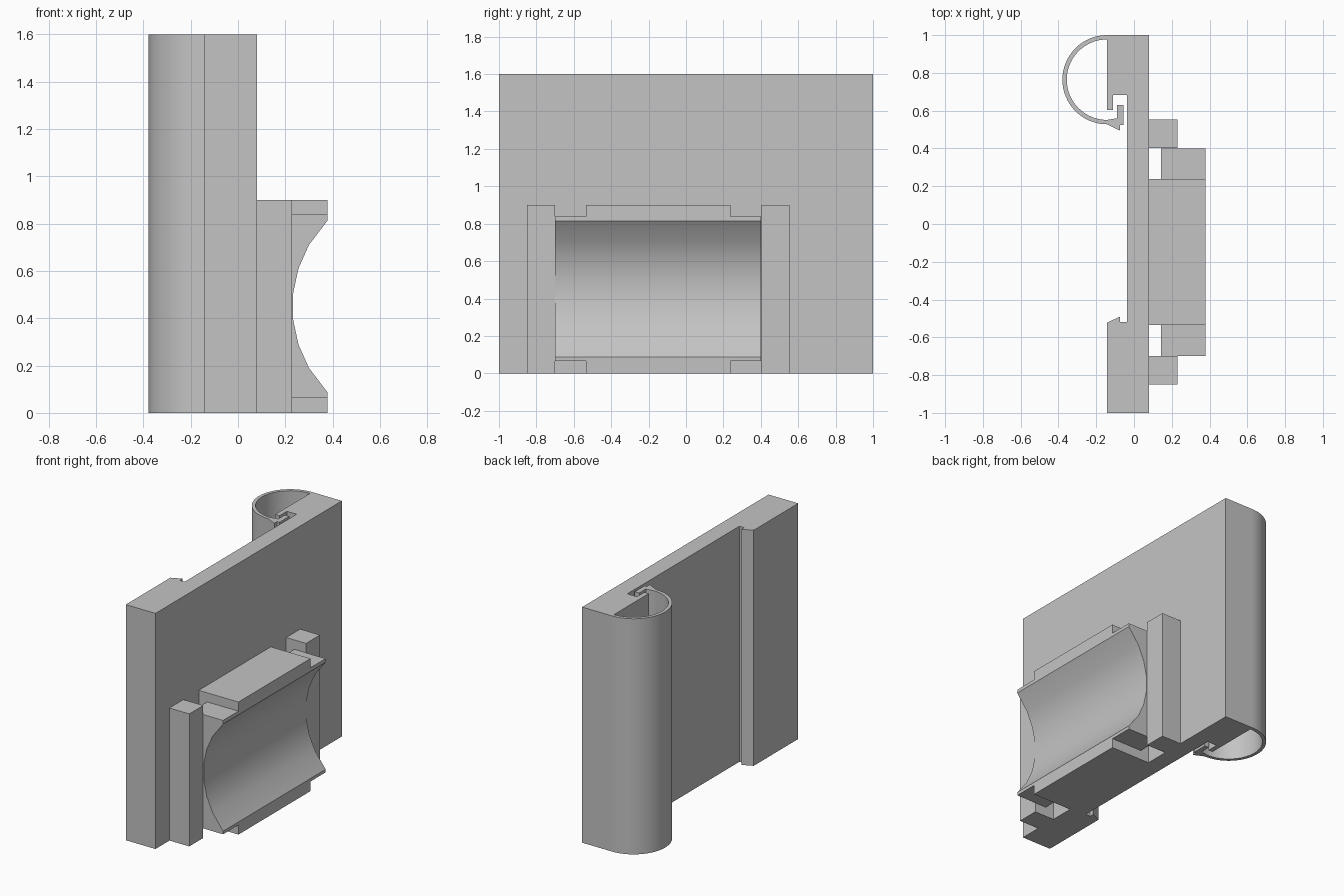
import bpy
import bmesh
from math import sin, cos, radians

cube = bpy.data.objects.get("Cube")
if cube:
    bpy.data.objects.remove(cube, do_unlink=True)

# Single plain material
GREY = (0.55, 0.55, 0.55, 1)
mat = bpy.data.materials.new("plain grey")
mat.use_nodes = True
mat.diffuse_color = GREY
mat.node_tree.nodes["Principled BSDF"].inputs["Base Color"].default_value = GREY


def prism(name, profile, low, high, axis="z"):
    """Extrude a closed profile (xy along z, or xz along y)."""
    def place(a, b, t):
        return (a, b, t) if axis == "z" else (a, t, b)
    bm = bmesh.new()
    face = bm.faces.new([bm.verts.new(place(a, b, low)) for a, b in profile])
    result = bmesh.ops.extrude_face_region(bm, geom=[face])
    moved = [v for v in result["geom"] if isinstance(v, bmesh.types.BMVert)]
    bmesh.ops.translate(bm, verts=moved, vec=place(0, 0, high - low))
    bmesh.ops.recalc_face_normals(bm, faces=bm.faces)
    mesh = bpy.data.meshes.new(name)
    bm.to_mesh(mesh)
    bm.free()
    mesh.materials.append(mat)
    obj = bpy.data.objects.new(name, mesh)
    bpy.context.collection.objects.link(obj)
    bpy.ops.object.select_all(action="DESELECT")
    obj.select_set(True)
    bpy.context.view_layer.objects.active = obj
    bpy.ops.object.shade_smooth_by_angle(angle=radians(30))
    return obj


def arc(cx, cy, r, start, end, steps):
    angles = [radians(start + (end - start) * i / steps) for i in range(steps + 1)]
    return [(cx + r * cos(a), cy + r * sin(a)) for a in angles]


HEIGHT = 1.6
BACK, WEB, FRONT = -0.143, -0.037, 0.08

# Back plate with thick ends, hook slot and catch
prism("back_plate", [
    (FRONT, 1), (BACK, 1), (BACK, 0.603), (-0.11, 0.603), (-0.11, 0.682),
    (WEB, 0.682), (WEB, -0.52), (-0.073, -0.52), (-0.073, -0.49),
    (BACK, -0.522), (BACK, -1), (FRONT, -1)], 0, HEIGHT)

# Curved spring clip with hooked end
outer = arc(BACK, 0.764, 0.236, 90, 270, 32)
inner = arc(BACK, 0.764, 0.213, 270, 90, 32)
hook = [(-0.073, 0.494), (-0.073, 0.525), (-0.056, 0.525),
        (-0.056, 0.63), (-0.09, 0.63), (-0.09, 0.56)]
prism("spring_clip", outer + hook + inner, 0, HEIGHT)

# Cradle: a block with a concave face, flanked by shorter flanges
LIP, MID, RADIUS = 0.378, 0.45, 0.519
groove_angles = [-44.5, -30, -18, -6, 6, 18, 30, 44.5]
groove = [(0.749 - RADIUS * cos(radians(a)), MID + RADIUS * sin(radians(a)))
          for a in groove_angles]


def cradle(name, back, bottom, top, low, high):
    prism(name, [(back, bottom), (LIP, bottom)] + groove + [(LIP, top), (back, top)],
          low, high, "y")


cradle("cradle_block", FRONT, 0, 0.9, -0.535, 0.238)
cradle("front_flange", 0.143, 0.065, 0.838, -0.7, -0.535)
cradle("back_flange", 0.143, 0.065, 0.838, 0.238, 0.4)

# Upright posts beside the cradle
for name, y in (("front_post", -0.85), ("back_post", 0.403)):
    prism(name, [(FRONT, y), (0.229, y), (0.229, y + 0.15), (FRONT, y + 0.15)], 0, 0.9)
